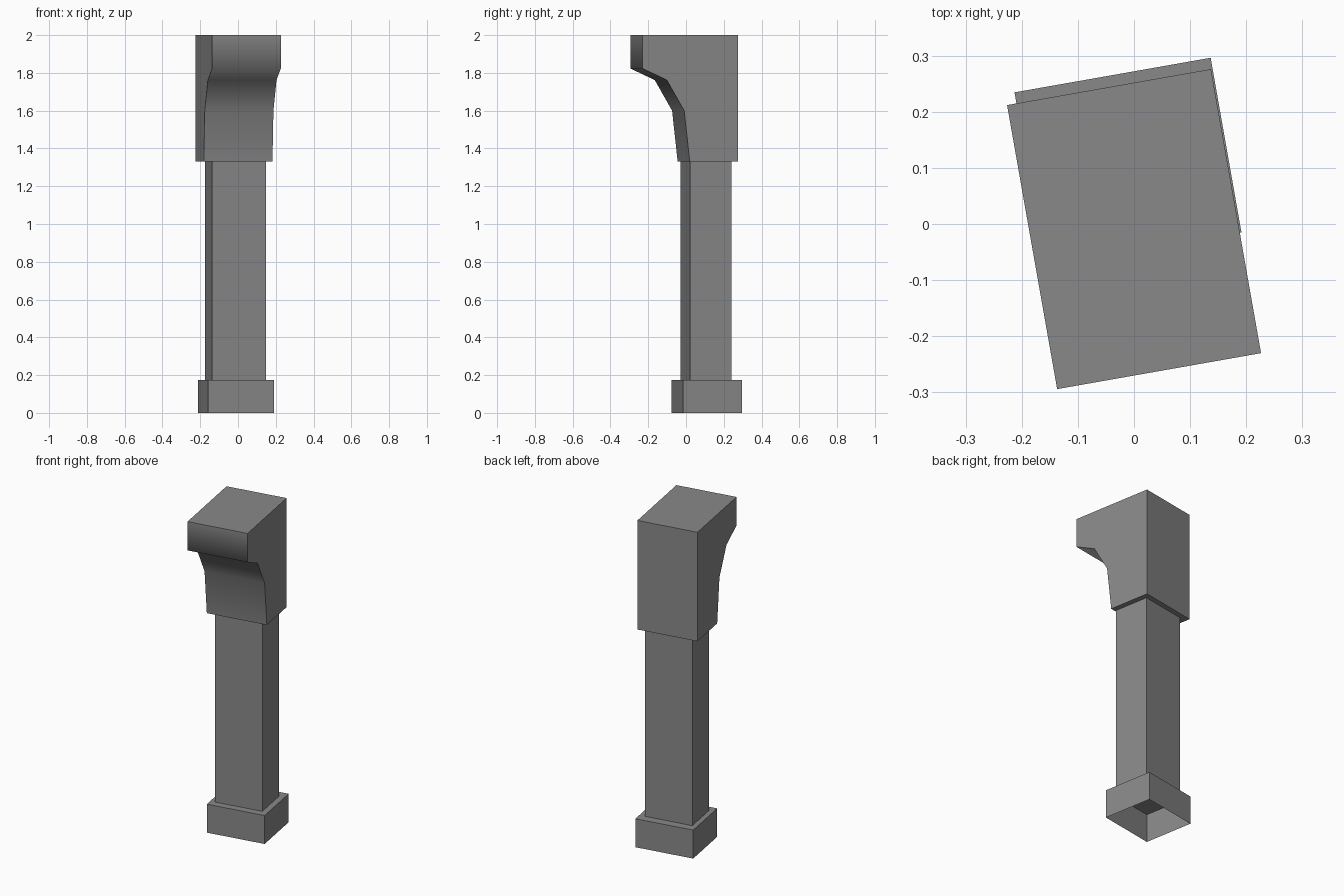
import bpy, bmesh, math
from mathutils import Matrix

if "Cube" in bpy.data.objects:
    bpy.data.objects.remove(bpy.data.objects["Cube"], do_unlink=True)

# Single stone colour
stone = bpy.data.materials.new("grey stone")
stone.use_nodes = True
GREY = (0.25, 0.25, 0.25, 1)
stone.diffuse_color = GREY
stone.node_tree.nodes["Principled BSDF"].inputs["Base Color"].default_value = GREY

TURN = Matrix.Rotation(math.radians(10), 4, "Z")


def finish(name, bm):
    """Turn the part to the shared heading and make it an object."""
    bmesh.ops.recalc_face_normals(bm, faces=bm.faces)
    bm.transform(TURN)
    mesh = bpy.data.meshes.new(name)
    bm.to_mesh(mesh)
    bm.free()
    mesh.materials.append(stone)
    obj = bpy.data.objects.new(name, mesh)
    bpy.context.collection.objects.link(obj)
    return obj


def extrude_profile(name, profile, x0, x1):
    """Sweep a closed (y, z) outline from x0 to x1."""
    bm = bmesh.new()
    face = bm.faces.new([bm.verts.new((x0, y, z)) for y, z in profile])
    swept = bmesh.ops.extrude_face_region(bm, geom=[face], use_keep_orig=True)
    verts = [g for g in swept["geom"] if isinstance(g, bmesh.types.BMVert)]
    bmesh.ops.translate(bm, verts=verts, vec=(x1 - x0, 0, 0))
    return finish(name, bm)


def block(name, x0, x1, y0, y1, z0, z1, open_ends):
    """Box whose ends listed in open_ends (-1 bottom, 1 top) are left open."""
    bm = bmesh.new()
    bmesh.ops.create_cube(bm, size=1)
    ends = [f for f in bm.faces if round(f.normal.z) in open_ends and abs(f.normal.z) > 0.5]
    bmesh.ops.delete(bm, geom=ends, context="FACES_ONLY")
    bmesh.ops.scale(bm, verts=bm.verts, vec=(x1 - x0, y1 - y0, z1 - z0))
    bmesh.ops.translate(bm, verts=bm.verts,
                        vec=((x0 + x1) / 2, (y0 + y1) / 2, (z0 + z1) / 2))
    return finish(name, bm)


# Hollow plinth, open underneath
block("base", -0.169, 0.186, -0.048, 0.268, 0, 0.175, (-1,))

# Plain square shaft
block("shaft", -0.14, 0.151, -0.004, 0.217, 0.175, 1.33, (-1, 1))

# Bracket head with a curved underside at the front
head = extrude_profile("bracket_head", [
    (0.248, 1.33), (0.248, 2), (-0.266, 2), (-0.266, 1.823),
    (-0.135, 1.762), (-0.042, 1.6), (-0.012, 1.33)], -0.186, 0.183)
bpy.ops.object.select_all(action="DESELECT")
head.select_set(True)
bpy.context.view_layer.objects.active = head
bpy.ops.object.shade_smooth_by_angle(angle=math.radians(75))
